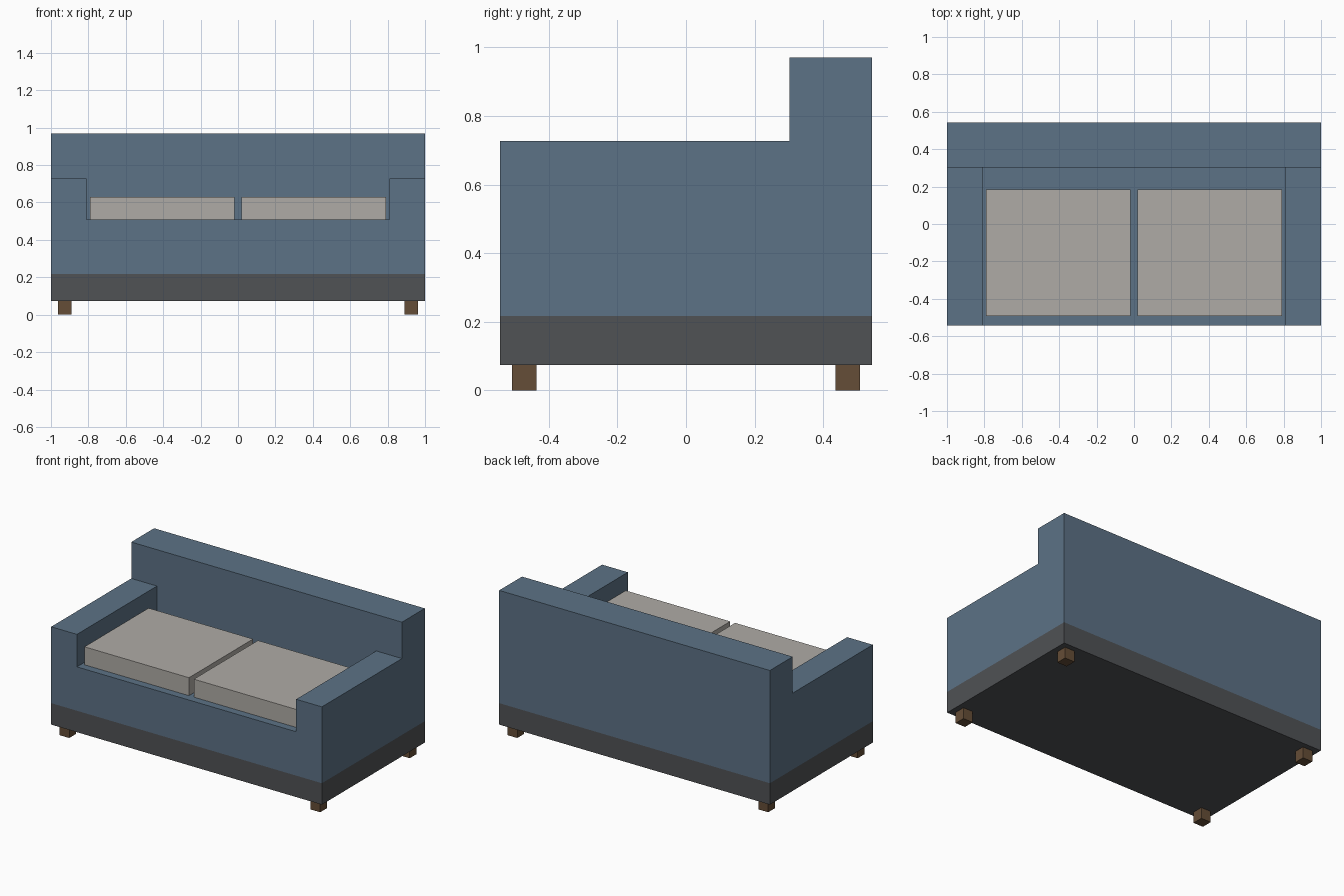
import bpy
import bmesh
from math import radians
from mathutils import Vector

cube = bpy.data.objects.get("Cube")
if cube:
    bpy.data.objects.remove(cube, do_unlink=True)

# Main measurements
HALF_W, HALF_D = 1.0, 0.543
LEG_TOP, BAND_TOP, SEAT_TOP, ARM_TOP, BACK_TOP = 0.074, 0.217, 0.51, 0.727, 0.97
ARM_INNER, BACK_FRONT = 0.81, 0.302


def material(name, color):
    mat = bpy.data.materials.new(name)
    mat.use_nodes = True
    rgba = (*color, 1.0)
    mat.diffuse_color = rgba
    mat.node_tree.nodes["Principled BSDF"].inputs["Base Color"].default_value = rgba
    return mat


def add_box(bm, lo, hi):
    verts = bmesh.ops.create_cube(bm, size=1)["verts"]
    lo, hi = Vector(lo), Vector(hi)
    for v in verts:
        v.co = (lo + hi) / 2 + v.co * (hi - lo)


def finish(bm, name, mats):
    bmesh.ops.recalc_face_normals(bm, faces=bm.faces)
    mesh = bpy.data.meshes.new(name)
    bm.to_mesh(mesh)
    bm.free()
    for mat in mats:
        mesh.materials.append(mat)
    obj = bpy.data.objects.new(name, mesh)
    bpy.context.collection.objects.link(obj)
    return obj


def box(name, lo, hi, mat):
    bm = bmesh.new()
    add_box(bm, lo, hi)
    return finish(bm, name, [mat])


def raise_faces(bm, from_z, to_z, rule):
    """Extrude the upward faces at from_z that satisfy the rule."""
    faces = [f for f in bm.faces if f.normal.z > 0.9
             and abs(f.calc_center_median().z - from_z) < 0.001
             and rule(f.calc_center_median())]
    new = bmesh.ops.extrude_face_region(bm, geom=faces)["geom"]
    for v in new:
        if isinstance(v, bmesh.types.BMVert):
            v.co.z = to_z
    bmesh.ops.delete(bm, geom=[f for f in faces if f.is_valid], context="FACES")
    bm.normal_update()


fabric = material("blue fabric", (0.107, 0.168, 0.238))
band = material("charcoal base", (0.080, 0.084, 0.090))
cushion = material("beige cushion", (0.43, 0.41, 0.38))
wood = material("brown wood", (0.130, 0.075, 0.038))

# Body: seat block cut along the arm, back and base lines, then raised
bm = bmesh.new()
add_box(bm, (-HALF_W, -HALF_D, LEG_TOP), (HALF_W, HALF_D, SEAT_TOP))
cuts = [((-ARM_INNER, 0, 0), (1, 0, 0)), ((ARM_INNER, 0, 0), (1, 0, 0)),
        ((0, BACK_FRONT, 0), (0, 1, 0)), ((0, 0, BAND_TOP), (0, 0, 1))]
for point, normal in cuts:
    bmesh.ops.bisect_plane(bm, geom=bm.verts[:] + bm.edges[:] + bm.faces[:],
                           plane_co=point, plane_no=normal)
bm.normal_update()
raise_faces(bm, SEAT_TOP, ARM_TOP, lambda c: abs(c.x) > ARM_INNER or c.y > BACK_FRONT)
raise_faces(bm, ARM_TOP, BACK_TOP, lambda c: c.y > BACK_FRONT)
for f in bm.faces:
    f.material_index = int(f.calc_center_median().z < BAND_TOP)
bmesh.ops.dissolve_limit(bm, angle_limit=radians(1), verts=bm.verts[:],
                         edges=bm.edges[:], delimit={"MATERIAL"})
finish(bm, "sofa_body", [fabric, band])

# Seat cushions and legs on both sides
for side, s in (("left", 1), ("right", -1)):
    x0, x1 = sorted((s * 0.018, s * 0.79))
    box(f"{side}_seat_cushion", (x0, -0.492, SEAT_TOP), (x1, 0.185, 0.63), cushion)
    for end, t in (("front", -1), ("back", 1)):
        x, y, r = s * 0.927, t * 0.472, 0.036
        box(f"{end}_{side}_leg", (x - r, y - r, 0), (x + r, y + r, LEG_TOP), wood)
